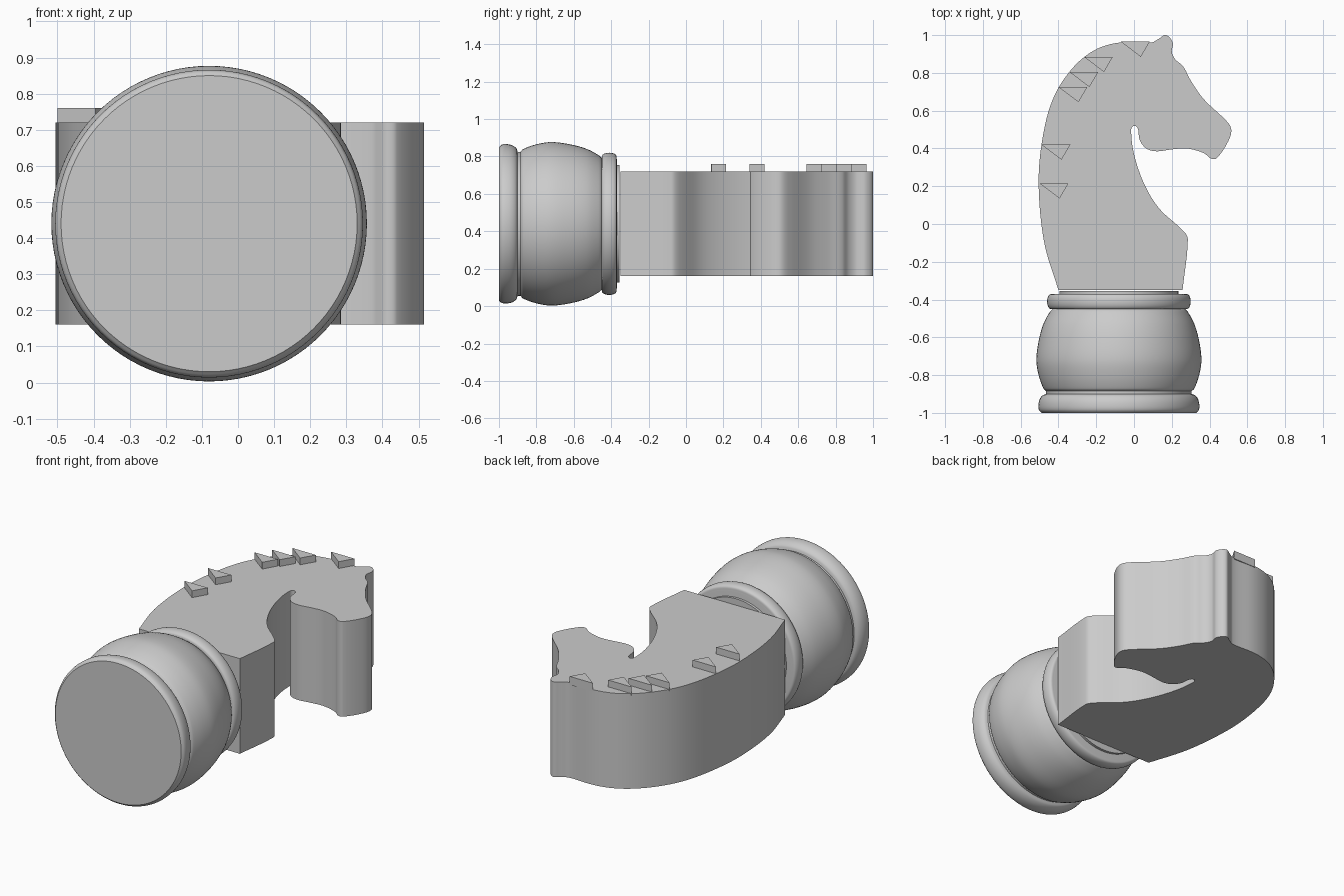
import bpy, bmesh, math
from mathutils import Vector

cube = bpy.data.objects.get("Cube")
if cube:
    bpy.data.objects.remove(cube)

grey = bpy.data.materials.new("plain grey")
grey.use_nodes = True
COLOUR = (0.6, 0.6, 0.6, 1)
grey.diffuse_color = COLOUR
grey.node_tree.nodes["Principled BSDF"].inputs["Base Color"].default_value = COLOUR


def finish(name, bm, angle=30):
    """Turn a bmesh into a named, shaded object."""
    bmesh.ops.recalc_face_normals(bm, faces=bm.faces[:])
    mesh = bpy.data.meshes.new(name)
    bm.to_mesh(mesh)
    bm.free()
    mesh.materials.append(grey)
    obj = bpy.data.objects.new(name, mesh)
    bpy.context.collection.objects.link(obj)
    bpy.ops.object.select_all(action='DESELECT')
    obj.select_set(True)
    bpy.context.view_layer.objects.active = obj
    bpy.ops.object.shade_smooth_by_angle(angle=math.radians(angle))
    return obj


def smooth_path(points, steps=6):
    """Hermite curve through the points, with chord-length tangents."""
    pts = [Vector(p) for p in points]
    last = len(pts) - 1
    tangents = [(pts[min(i + 1, last)] - pts[max(i - 1, 0)]).normalized()
                for i in range(last + 1)]
    path = []
    for i in range(last):
        a, b = pts[i], pts[i + 1]
        length = (b - a).length
        for s in range(steps):
            t = s / steps
            path.append(a * (2 * t**3 - 3 * t**2 + 1) + b * (3 * t**2 - 2 * t**3)
                        + tangents[i] * length * (t**3 - 2 * t**2 + t)
                        + tangents[i + 1] * length * (t**3 - t**2))
    return path + [pts[-1]]


def prism(name, outline, bottom, top):
    """Extrude a flat outline upwards."""
    bm = bmesh.new()
    face = bm.faces.new([bm.verts.new((p[0], p[1], bottom)) for p in outline])
    extruded = bmesh.ops.extrude_face_region(bm, geom=[face], use_keep_orig=True)
    moved = [g for g in extruded["geom"] if isinstance(g, bmesh.types.BMVert)]
    bmesh.ops.translate(bm, vec=(0, 0, top - bottom), verts=moved)
    return finish(name, bm)


AXIS_X, AXIS_Z = -0.08, 0.44


def turned(name, profile, segments=96):
    """Lathe a (radius, y) profile around the lying axis and cap both ends."""
    bm = bmesh.new()
    rings = []
    for radius, y in profile:
        angles = [math.tau * k / segments for k in range(segments)]
        rings.append([bm.verts.new((AXIS_X + radius * math.cos(a), y,
                                    AXIS_Z + radius * math.sin(a))) for a in angles])
    for low, high in zip(rings, rings[1:]):
        for k in range(segments):
            n = (k + 1) % segments
            bm.faces.new((low[k], low[n], high[n], high[k]))
    bm.faces.new(rings[0])
    bm.faces.new(rings[-1])
    return finish(name, bm, 40)


# Turned base, from the foot to the collar
turned("foot_ring", smooth_path([(0.41, -1), (0.423, -0.985), (0.426, -0.96),
                                 (0.42, -0.93), (0.405, -0.908), (0.385, -0.9)]))
turned("foot_groove", [(0.385, -0.92), (0.385, -0.87)])
turned("base_body", smooth_path([(0.385, -0.885), (0.4, -0.87), (0.425, -0.8),
                                 (0.437, -0.72), (0.425, -0.62), (0.4, -0.53),
                                 (0.365, -0.465), (0.345, -0.445)]))
turned("collar_ring", smooth_path([(0.345, -0.452), (0.37, -0.445), (0.38, -0.41),
                                   (0.37, -0.376), (0.345, -0.37)]))
turned("collar_disc", [(0.315, -0.38), (0.315, -0.355)])

# Horse head and neck: hundredths, from the back of the neck round to the chest
OUTLINE = [
    (-40, -35), (-47.5, -10), (-50.5, 21), (-48.5, 45), (-43, 66), (-33, 82),
    (-21, 92), (-8, 96), (9, 96), (13, 98), (17, 100), (20.5, 96), (20, 91),
    (22, 87), (26, 83.5), (30, 76), (37, 66), (49, 54.5), (51.5, 50), (50, 44),
    (44, 35), (41, 34.5), (37, 37.5), (28, 40), (20, 39.5), (12, 38.5), (6.5, 40),
    (3, 44.5), (2, 50.5), (0, 52), (-1.5, 50), (0, 37), (5.5, 21), (13.5, 8),
    (26, -3.5), (28.5, -8), (25.7, -35)]
prism("horse_head", [p / 100 for p in smooth_path(OUTLINE)], 0.16, 0.72)

# Raised mane wedges along the back of the neck
WEDGE = [(-0.5, 0.215), (-0.347, 0.215), (-0.394, 0.135)]
SHIFTS = [(0, 0), (0.01, 0.205), (0.1, 0.51), (0.158, 0.59), (0.235, 0.67), (0.43, 0.75)]
for i, (dx, dy) in enumerate(SHIFTS):
    prism(f"mane_wedge_{i + 1}", [(x + dx, y + dy) for x, y in WEDGE], 0.71, 0.76)
